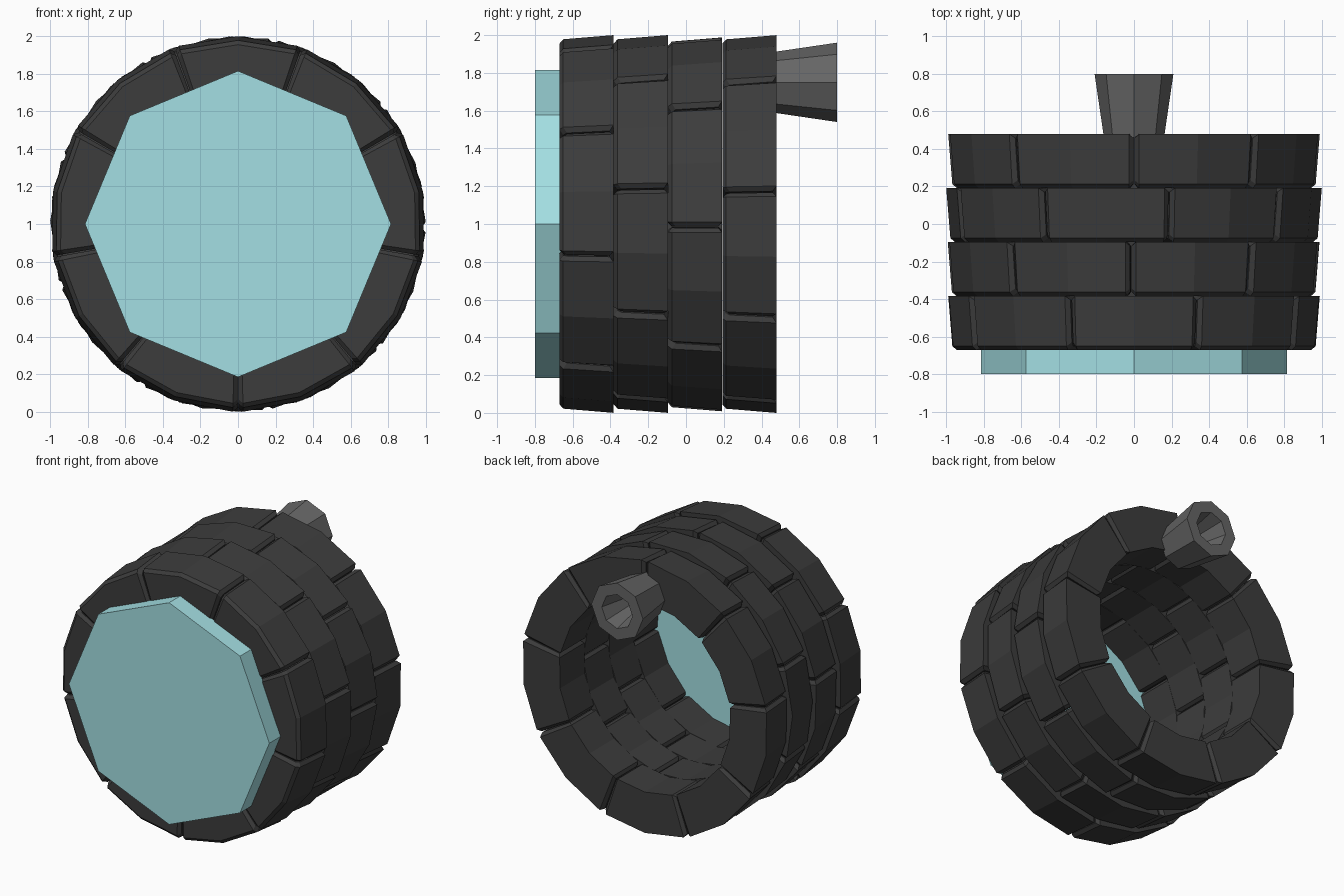
import bpy, bmesh
from math import sin, cos, radians

if "Cube" in bpy.data.objects:
    bpy.data.objects.remove(bpy.data.objects["Cube"])


def material(name, rgb):
    m = bpy.data.materials.new(name)
    m.diffuse_color = (*rgb, 1)
    m.use_nodes = True
    m.node_tree.nodes["Principled BSDF"].inputs["Base Color"].default_value = m.diffuse_color
    return m


STONE = material("dark_stone", (0.045, 0.045, 0.045))
METAL = material("grey_metal", (0.13, 0.13, 0.13))
GLASS = material("pale_blue", (0.37, 0.74, 0.77))


def finish(bm, name, mat):
    bmesh.ops.recalc_face_normals(bm, faces=bm.faces)
    me = bpy.data.meshes.new(name)
    bm.to_mesh(me)
    bm.free()
    me.materials.append(mat)
    ob = bpy.data.objects.new(name, me)
    bpy.context.collection.objects.link(ob)
    return ob


def point(r, deg, y, z=1.0):
    a = radians(deg)
    return (r * sin(a), y, z + r * cos(a))


def add_brick(bm, centre, y0, y1):
    # Curved block: two straight segments, chamfered front rim and shrunken ends
    rows = []
    for d, s in ((-19.8, 0.02), (-18.4, 0), (0, 0), (18.4, 0), (19.8, 0.02)):
        section = [(0.70 + s, y0 + s), (0.955 - s, y0 + s), (0.978 - s, y0 + 0.02 + s),
                   (1.0 - s, y1 - s), (0.70 + s, y1 - s)]
        rows.append([bm.verts.new(point(r, centre + d, y)) for r, y in section])
    for a, b in zip(rows, rows[1:]):
        for i in range(5):
            j = (i + 1) % 5
            bm.faces.new((a[i], a[j], b[j], b[i]))
    bm.faces.new(rows[0])
    bm.faces.new(rows[-1][::-1])


def lathe_octagon(name, profile, z, mat):
    # Eight-sided turned part about the y axis
    bm = bmesh.new()
    rings = [[bm.verts.new(point(r, k * 45, y, z)) for k in range(8)] for r, y in profile]
    for a, b in zip(rings, rings[1:]):
        for k in range(8):
            j = (k + 1) % 8
            bm.faces.new((a[k], a[j], b[j], b[k]))
    bm.faces.new(rings[0])
    bm.faces.new(rings[-1])
    return finish(bm, name, mat)


# Four staggered rings of nine bricks
for n, off in enumerate([0, 19, 31, 20]):
    y0 = -0.67 + n * 0.2875
    bm = bmesh.new()
    for k in range(9):
        add_brick(bm, off + k * 40, y0, y0 + 0.286)
    finish(bm, f"brick_ring_{n + 1}", STONE)

# Front disc
lathe_octagon("front_disc", [(0.815, -0.8), (0.815, -0.66)], 1.0, GLASS)

# Flared hollow spout on the back
lathe_octagon("spout", [(0.16, 0.46), (0.21, 0.8), (0.125, 0.8), (0.06, 0.52)], 1.75, METAL)
